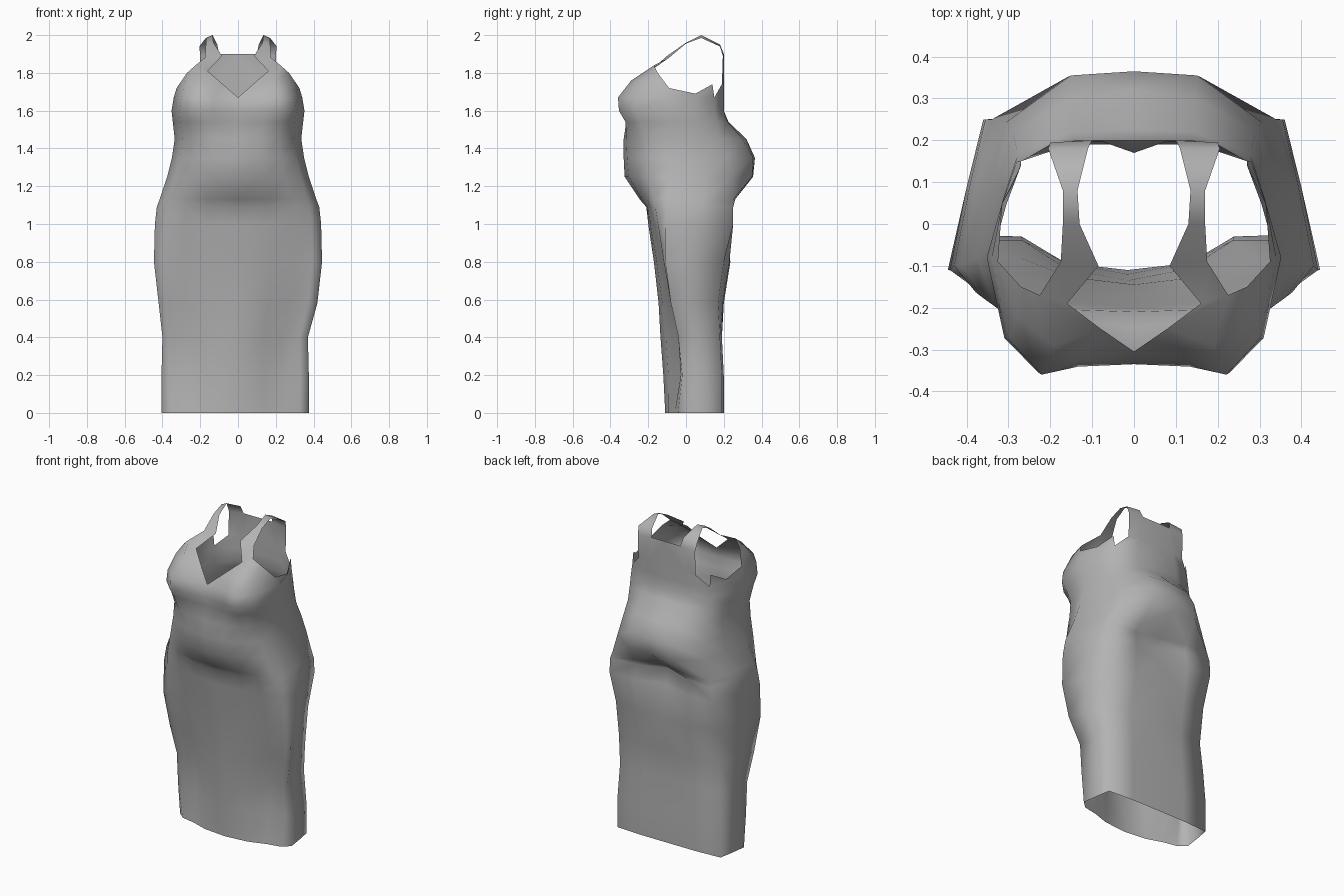
import bpy, bmesh
from mathutils import Matrix

cube = bpy.data.objects.get("Cube")
if cube:
    bpy.data.objects.remove(cube, do_unlink=True)

cloth = bpy.data.materials.new("grey_cloth")
cloth.use_nodes = True
cloth.diffuse_color = (0.45, 0.45, 0.45, 1)
cloth.node_tree.nodes["Principled BSDF"].inputs["Base Color"].default_value = cloth.diffuse_color


def mix(a, b, t):
    return a + (b - a) * t


def half_ring(w, front, bust, side, back_w, corner, seat, spine):
    """Half cross-section from the front centre round to the back centre."""
    return [(0, front), (.38 * w, mix(front, bust, .3)), (.65 * w, bust),
            (.88 * w, mix(bust, side, .3)), (w, side),
            (mix(w, back_w, .5), mix(side, corner, .55)),
            (back_w, corner), (.52 * back_w, seat), (0, spine)]


# height: half width, front, bust line, side, back width, back corner, seat, spine
skirt = {
    0: (.39, -.11, -.06, 0, .36, .19, .2, .2),
    .2: (.39, -.12, -.03, -.02, .36, .19, .2, .2),
    .4: (.385, -.135, -.04, -.04, .35, .18, .19, .19),
    .58: (.42, -.145, -.08, -.08, .35, .17, .195, .2),
    .8: (.445, -.17, -.12, -.11, .35, .2, .23, .235),
    1.0: (.44, -.2, -.165, -.11, .36, .25, .25, .2),
    1.09: (.43, -.21, -.19, -.1, .355, .25, .235, .17),
}
bodice = {
    1.13: (.415, -.245, -.205, -.1, .34, .25, .26, .22),
    1.25: (.375, -.325, -.25, -.08, .31, .24, .35, .355),
    1.35: (.35, -.33, -.27, -.06, .29, .22, .355, .365),
    1.45: (.335, -.33, -.285, -.05, .28, .18, .3, .32),
    1.54: (.345, -.315, -.32, -.06, .28, .16, .22, .225),
    1.6: (.352, -.335, -.355, -.08, .28, .15, .2, .2),
    1.67: (.34, -.305, -.36, -.08, .27, .15, .2, .2),
}

bm = bmesh.new()


def strip(a, b):
    """Faces between two equal rows of vertices."""
    for i in range(len(a) - 1):
        bm.faces.new((a[i], a[i + 1], b[i + 1], b[i]))


def row(*points):
    return [bm.verts.new(p) for p in points]


# Skirt and bodice shell
rings = []
for z, shape in {**skirt, **bodice}.items():
    rings.append(row(*[(x, y, z) for x, y in half_ring(*shape)]))
for lower, upper in zip(rings, rings[1:]):
    strip(lower, upper)
top = rings[-1]

# Front yoke with the pointed neckline
chest = row((.08, -.25, 1.74), (.19, -.29, 1.76), (.28, -.22, 1.76), (.325, -.09, 1.72))
shoulder = row((.16, -.19, 1.81), (.225, -.17, 1.84), (.27, -.15, 1.8))
bm.faces.new((top[0], top[1], chest[0]))
strip(top[1:5], chest)
strip(chest[:3], shoulder)
bm.faces.new((chest[2], chest[3], shoulder[2]))

# Underarm edge
arm = row((.315, .05, 1.69), (.27, .14, 1.74))
strip(top[4:7], [chest[3]] + arm)

# Back panel
blades = row((.2, .19, 1.74), (.12, .2, 1.75), (0, .2, 1.75))
nape = row((.2, .195, 1.89), (.1, .2, 1.9), (0, .2, 1.9))
strip(top[6:], blades)
strip(blades, nape)

# Shoulder strap running over to the back panel
strap = [shoulder[:2],
         row((.085, -.1, 1.89), (.175, -.09, 1.88)),
         row((.13, 0, 1.96), (.17, 0, 1.955)),
         row((.135, .08, 2), (.17, .08, 1.985)),
         row((.11, .18, 1.95), (.205, .18, 1.94)),
         [nape[1], nape[0]]]
for a, b in zip(strap, strap[1:]):
    strip(a, b)

# Mirror to the other side, then let the lower skirt swing sideways
bmesh.ops.recalc_face_normals(bm, faces=bm.faces[:])
bmesh.ops.mirror(bm, geom=bm.verts[:] + bm.edges[:] + bm.faces[:],
                 matrix=Matrix(), merge_dist=.001, axis='X')
bmesh.ops.remove_doubles(bm, verts=bm.verts[:], dist=.001)
bmesh.ops.recalc_face_normals(bm, faces=bm.faces[:])
for v in bm.verts:
    if v.co.z < .5:
        v.co.x -= .015
for f in bm.faces:
    f.smooth = True

mesh = bpy.data.meshes.new("dress")
bm.to_mesh(mesh)
bm.free()
mesh.materials.append(cloth)
dress = bpy.data.objects.new("dress", mesh)
bpy.context.collection.objects.link(dress)
